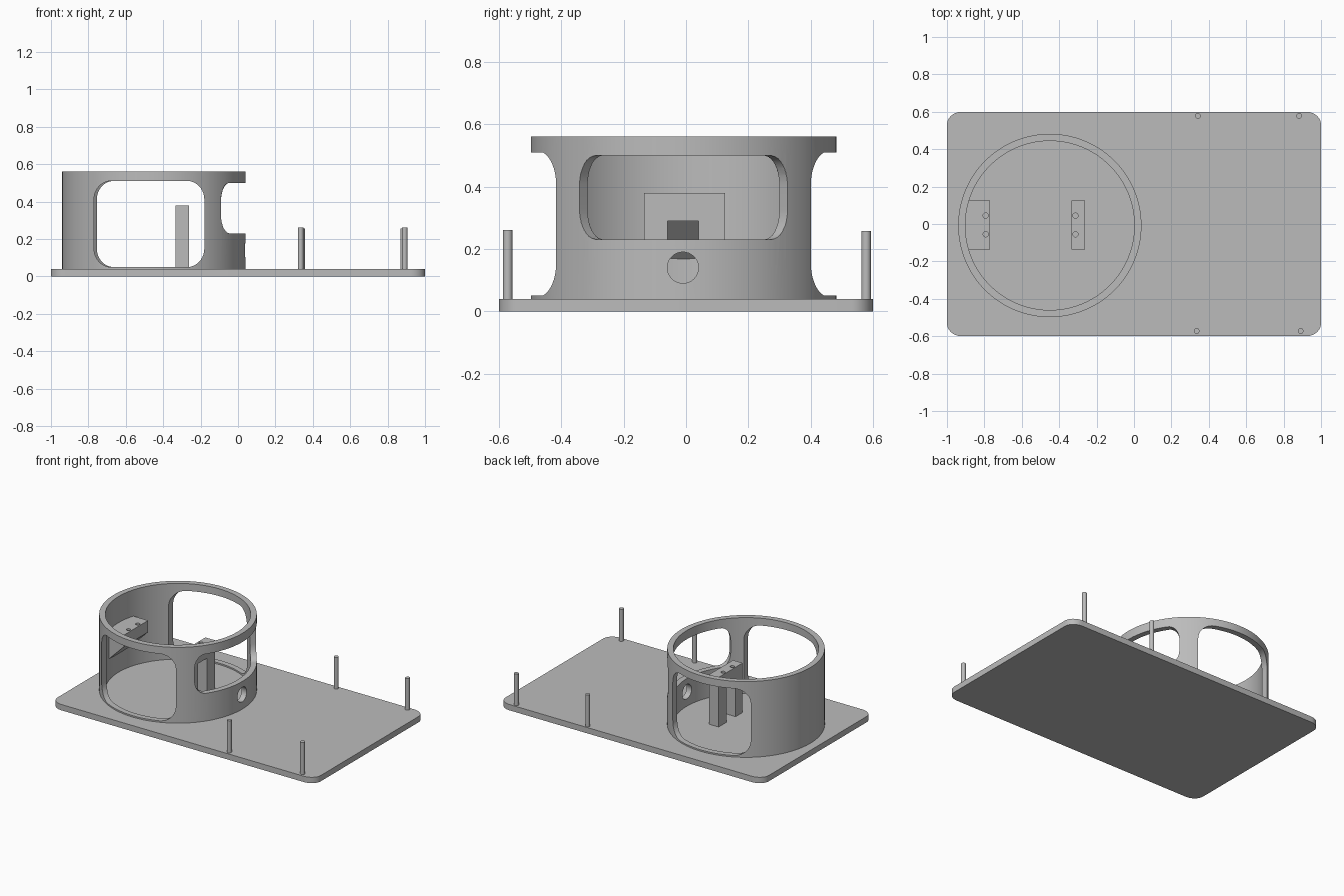
import bpy
import bmesh
from math import cos, sin, pi
from mathutils import Vector

cube = bpy.data.objects.get("Cube")
if cube:
    bpy.data.objects.remove(cube, do_unlink=True)

grey = bpy.data.materials.new("plain grey")
grey.use_nodes = True
GREY = (0.5, 0.5, 0.5, 1)
grey.diffuse_color = GREY
grey.node_tree.nodes["Principled BSDF"].inputs["Base Color"].default_value = GREY

RING = Vector((-0.45, -0.008, 0))   # axis of the round housing
TOP = 0.04                          # upper face of the base plate


def rounded(u0, u1, v0, v1, ru, rv, steps=10):
    """Outline of a rectangle with elliptical corners."""
    corners = [(u1 - ru, v1 - rv), (u0 + ru, v1 - rv), (u0 + ru, v0 + rv), (u1 - ru, v0 + rv)]
    pts = []
    for q, (u, v) in enumerate(corners):
        for i in range(steps + 1):
            a = (q + i / steps) * pi / 2
            pts.append((u + ru * cos(a), v + rv * sin(a)))
    return pts


def circle(u, v, r, n=32):
    return [(u + r * cos(2 * pi * i / n), v + r * sin(2 * pi * i / n)) for i in range(n)]


def loft(name, start, end):
    """Solid between two matching 3D outlines."""
    bm = bmesh.new()
    a = [bm.verts.new(p) for p in start]
    b = [bm.verts.new(p) for p in end]
    bm.faces.new(a)
    bm.faces.new(b)
    for i in range(len(a)):
        j = (i + 1) % len(a)
        bm.faces.new((a[i], a[j], b[j], b[i]))
    bmesh.ops.recalc_face_normals(bm, faces=bm.faces)
    mesh = bpy.data.meshes.new(name)
    bm.to_mesh(mesh)
    bm.free()
    obj = bpy.data.objects.new(name, mesh)
    bpy.context.collection.objects.link(obj)
    mesh.materials.append(grey)
    return obj


def prism(name, outline, axis, lo, hi):
    """Extrude a 2D outline along x, y or z."""
    def place(h):
        if axis == "x":
            return [(h, u, v) for u, v in outline]
        if axis == "y":
            return [(u, h, v) for u, v in outline]
        return [(u, v, h) for u, v in outline]
    return loft(name, place(lo), place(hi))


def activate(obj):
    bpy.ops.object.select_all(action="DESELECT")
    obj.select_set(True)
    bpy.context.view_layer.objects.active = obj


def cut(obj, cutter):
    mod = obj.modifiers.new("cut", "BOOLEAN")
    mod.operation = "DIFFERENCE"
    mod.solver = "EXACT"
    mod.object = cutter
    activate(obj)
    bpy.ops.object.modifier_apply(modifier=mod.name)
    bpy.data.objects.remove(cutter, do_unlink=True)


def smooth(obj):
    activate(obj)
    bpy.ops.object.shade_smooth_by_angle(angle=0.5)


# Base plate
plate = prism("base_plate", rounded(-1, 1, -0.6, 0.6, 0.08, 0.07), "z", 0, TOP)
smooth(plate)

# Round housing wall
ring = prism("housing_ring", circle(RING.x, RING.y, 0.49, 128), "z", TOP, 0.56)
cut(ring, prism("bore", circle(RING.x, RING.y, 0.452, 128), "z", -0.1, 0.7))

# Large front and back windows
for left, y0, y1 in ((-0.77, -0.7, RING.y), (-0.755, RING.y, 0.7)):
    cut(ring, prism("window", rounded(left, -0.18, 0.05, 0.51, 0.09, 0.1), "y", y0, y1))

# Side window with radial ends
window = rounded(-0.335, 0.335, 0.23, 0.5, 0.09, 0.1)
near, far = ([RING + Vector((0.36 * k, u * k, v)) for u, v in window] for k in (0.6, 1.5))
cut(ring, loft("side_window", near, far))

# Cable hole below the side window
cut(ring, prism("cable_hole", circle(-0.01, 0.14, 0.05), "x", -0.2, 0.2))
smooth(ring)

# Wedge bracket on the wall and slotted post facing it
wedge = [(-0.915, 0.155), (-0.77, 0.3), (-0.77, 0.38), (-0.915, 0.38)]
bracket = prism("wall_bracket", wedge, "y", -0.135, 0.125)
post = prism("slotted_post", [(-0.335, TOP), (-0.262, TOP), (-0.262, 0.38), (-0.335, 0.38)],
             "y", -0.135, 0.125)
slot = [(-0.06, 0), (0.04, 0), (0.04, 0.29), (-0.06, 0.29)]
cut(post, prism("slot", slot, "x", -0.5, -0.1))

# Screw holes
for holder, x in ((bracket, -0.793), (post, -0.313)):
    for y in (-0.055, 0.045):
        cut(holder, prism("screw_hole", circle(x, y, 0.014, 20), "z", 0.31, 0.5))
    smooth(holder)

# Upright pins
for name, x, y in (("back_inner", 0.342, 0.578), ("back_outer", 0.883, 0.578),
                   ("front_inner", 0.335, -0.572), ("front_outer", 0.891, -0.572)):
    height = 0.257 if y > 0 else 0.26
    smooth(prism(name + "_pin", circle(x, y, 0.015, 24), "z", TOP, height))
